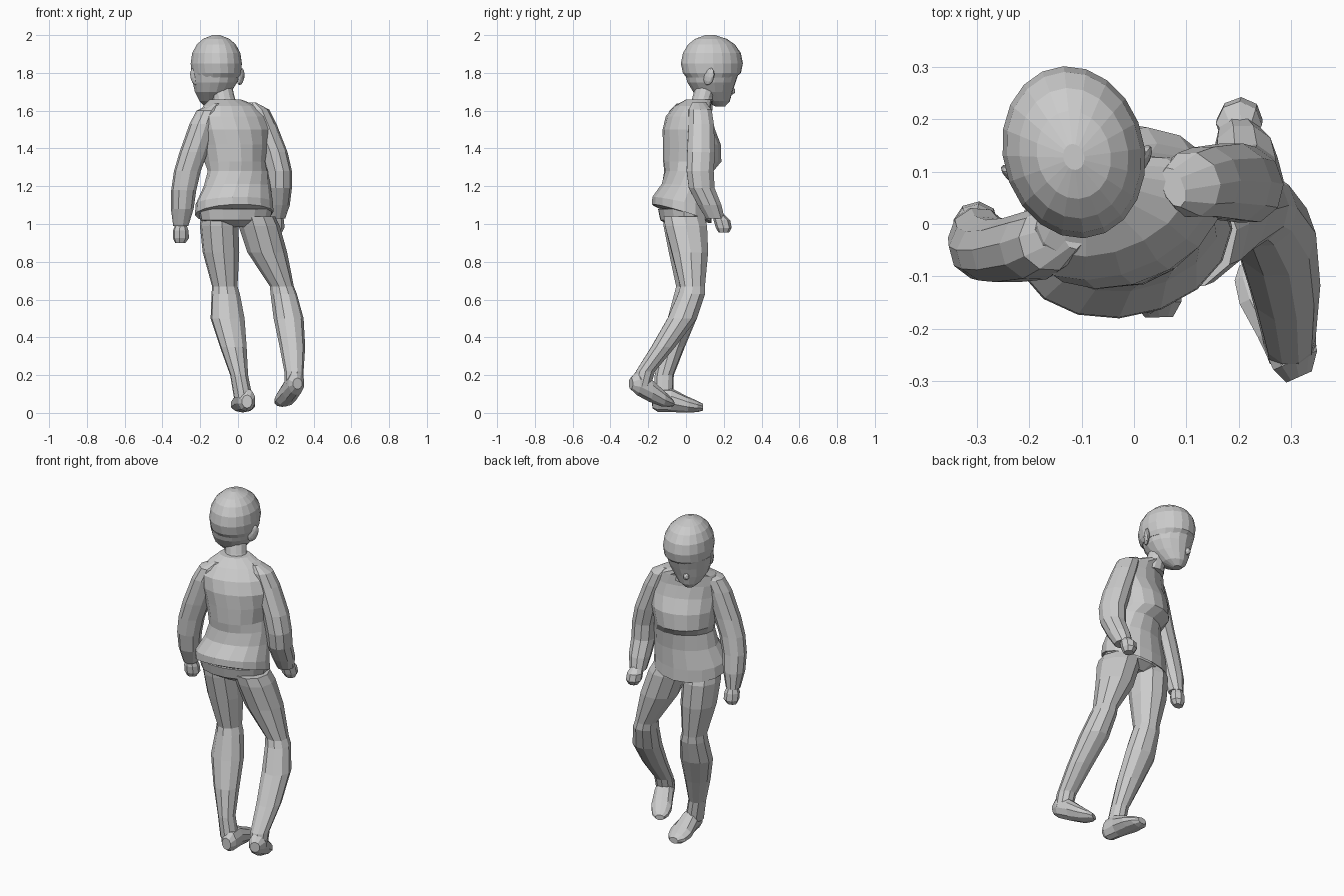
import bpy, bmesh
from math import sin, cos, pi, radians
from mathutils import Vector, Matrix


def add(name, bm):
    me = bpy.data.meshes.new(name)
    bm.to_mesh(me)
    bm.free()
    bpy.context.collection.objects.link(bpy.data.objects.new(name, me))


def loft(name, rings, sides, yaw=0, upright=False):
    """Skin elliptical rings (x, y, z, rx, ry[, yaw, tilt]); upright rings face along the foot."""
    bm = bmesh.new()
    loops = []
    for r in rings:
        x, y, z, rx, ry = r[:5]
        a = radians(r[5] if len(r) > 5 else yaw)
        tilt = r[6] if len(r) > 6 else 0
        u = Vector((cos(a), sin(a), 0))
        v = Vector((0, 0, 1)) if upright else Vector((-sin(a), cos(a), -tilt))
        loops.append([bm.verts.new(Vector((x, y, z))
                      + u * rx * cos(2 * pi * (i + .5) / sides)
                      + v * ry * sin(2 * pi * (i + .5) / sides)) for i in range(sides)])
    for lo, hi in zip(loops, loops[1:]):
        for i in range(sides):
            j = (i + 1) % sides
            bm.faces.new((lo[i], lo[j], hi[j], hi[i]))
    bm.faces.new(loops[0])
    bm.faces.new(loops[-1])
    bmesh.ops.recalc_face_normals(bm, faces=bm.faces)
    add(name, bm)


def blob(name, loc, scale, yaw=0, tip=0):
    bm = bmesh.new()
    m = (Matrix.Translation(loc) @ Matrix.Rotation(radians(yaw), 4, 'Z')
         @ Matrix.Rotation(radians(tip), 4, 'X') @ Matrix.Diagonal((*scale, 1)))
    bmesh.ops.create_icosphere(bm, subdivisions=2, radius=1, matrix=m)
    add(name, bm)


# Head turned toward +y, with hair fringe overhanging the face
loft("head", [
    (-.150, .182, 1.622, .025, .025), (-.142, .165, 1.65, .062, .068),
    (-.132, .142, 1.70, .097, .106), (-.122, .135, 1.75, .118, .130),
    (-.120, .137, 1.80, .128, .145)], 16, 20)
loft("hair_cap", [
    (-.115, .132, 1.775, .120, .132, 18), (-.115, .137, 1.80, .130, .156, 16),
    (-.115, .137, 1.85, .135, .166), (-.115, .137, 1.905, .127, .155),
    (-.115, .135, 1.95, .103, .126), (-.115, .132, 1.98, .070, .085),
    (-.115, .128, 2.0, .02, .025)], 20, 14)
blob("nose", (-.172, .243, 1.705), (.016, .018, .02), 20)
blob("ear_right", (.014, .122, 1.78), (.015, .030, .048), -30, -20)
blob("ear_left", (-.228, .09, 1.78), (.013, .030, .048), 50, -20)
loft("neck", [(-.06, .075, 1.60, .07, .065), (-.075, .088, 1.67, .058, .054),
              (-.10, .12, 1.77, .06, .058)], 12, 20)

# Jacket body: flared hem, gathered waist, puffed chest, sloping shoulders
loft("jacket_body", [
    (-.015, -.02, 1.06, .185, .12, 12, .2), (-.02, -.022, 1.055, .21, .156, 12, .32),
    (-.02, -.022, 1.11, .207, .154, 12, .22), (-.005, .002, 1.20, .18, .128, 15, .1),
    (.00, .015, 1.28, .166, .124), (-.018, .033, 1.33, .166, .152, 26),
    (-.015, .031, 1.42, .182, .147, 25), (-.015, .015, 1.50, .192, .128),
    (-.03, .015, 1.57, .187, .108), (-.04, .035, 1.625, .152, .085),
    (-.068, .07, 1.66, .085, .065)], 16, 22)
loft("pelvis", [(0, -.01, .985, .08, .07), (-.015, -.015, 1.02, .188, .12),
                (-.015, -.018, 1.08, .20, .13)], 14, 10)

# Sleeves and fists
loft("left_sleeve", [
    (-.12, -.01, 1.638, .02, .04), (-.158, -.028, 1.60, .062, .062),
    (-.185, -.04, 1.53, .072, .068),
    (-.235, -.05, 1.38, .076, .063), (-.268, -.05, 1.28, .072, .06),
    (-.287, -.045, 1.18, .067, .062), (-.295, -.03, 1.08, .060, .062),
    (-.303, -.01, .99, .04, .042)], 10, 15)
loft("left_hand", [
    (-.303, -.005, 1.01, .024, .026), (-.303, 0, .965, .042, .038),
    (-.302, .005, .925, .043, .038), (-.305, .005, .90, .028, .025)], 8, 15)
loft("right_sleeve", [
    (.075, .07, 1.642, .02, .04), (.105, .075, 1.605, .06, .064),
    (.134, .08, 1.53, .07, .07), (.190, .08, 1.38, .072, .078),
    (.215, .075, 1.28, .070, .076), (.217, .083, 1.19, .068, .072),
    (.212, .125, 1.10, .062, .066), (.203, .155, 1.03, .047, .052)], 10, 20)
loft("right_hand", [
    (.203, .165, 1.06, .024, .026), (.20, .19, 1.02, .044, .044),
    (.202, .2, .98, .044, .042), (.205, .2, .955, .028, .028)], 8, 20)

# Legs: thigh, knee crease, calf, ankle
loft("left_leg", [
    (-.10, -.015, 1.04, .098, .108), (-.10, -.005, .99, .103, .115),
    (-.09, .01, .85, .098, .102), (-.07, .02, .67, .068, .073),
    (-.065, .015, .63, .076, .078), (-.055, -.02, .50, .092, .078),
    (-.025, -.072, .35, .072, .067), (.006, -.115, .20, .048, .051),
    (.028, -.12, .08, .05, .052)], 10, 8)
loft("right_leg", [
    (.095, -.01, 1.04, .10, .115), (.112, 0, .99, .108, .118),
    (.155, .02, .85, .106, .10), (.232, .035, .67, .063, .069),
    (.242, .03, .63, .069, .075), (.268, -.02, .50, .079, .082),
    (.288, -.12, .35, .068, .066), (.296, -.215, .22, .051, .053),
    (.298, -.235, .14, .05, .05)], 10, 20)

# Feet: left flat, right lifting off behind with toe down
loft("left_foot", [
    (.048, -.178, .06, .028, .035), (.045, -.15, .068, .048, .062),
    (.036, -.08, .068, .053, .064), (.026, .01, .044, .067, .042),
    (.02, .06, .034, .056, .03), (.018, .09, .03, .028, .018)], 10, 2, True)
loft("right_foot", [
    (.315, -.292, .155, .028, .03), (.308, -.26, .158, .048, .064),
    (.282, -.195, .125, .053, .066), (.252, -.13, .08, .058, .046),
    (.232, -.09, .06, .046, .028), (.222, -.07, .05, .024, .016)], 10, 24, True)
